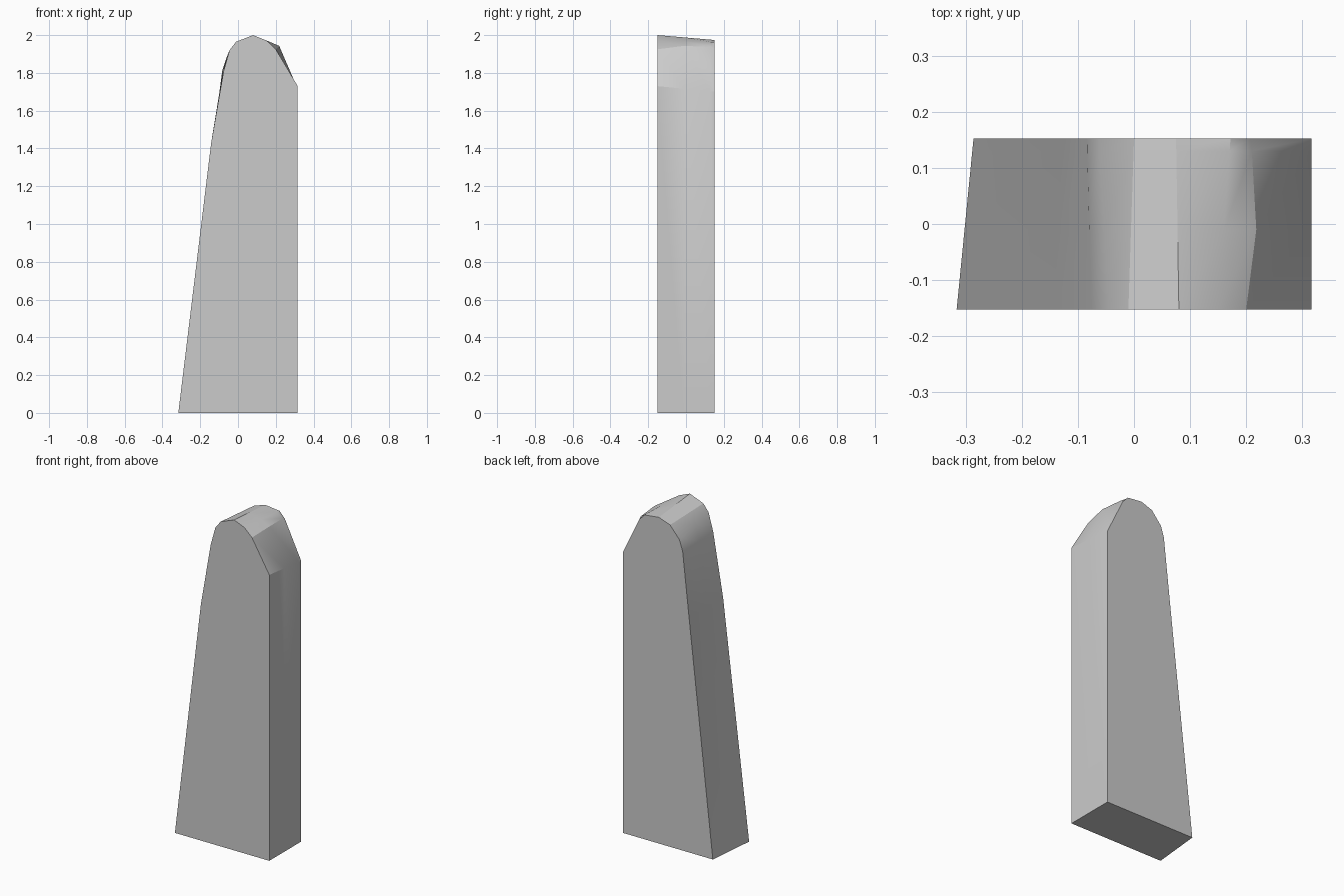
import bpy
import bmesh
import math

cube = bpy.data.objects.get("Cube")
if cube:
    bpy.data.objects.remove(cube, do_unlink=True)

# Plain grey material
grey = bpy.data.materials.new("plain_grey")
grey.use_nodes = True
colour = (0.6, 0.6, 0.6, 1.0)
grey.diffuse_color = colour
grey.node_tree.nodes["Principled BSDF"].inputs["Base Color"].default_value = colour

# Matching end outlines (x, z), from the sloping foot over the crown to the upright side
front = [(-0.316, 0), (-0.142, 1.43), (-0.076, 1.81), (-0.045, 1.92), (-0.01, 1.965),
         (0.08, 2.0), (0.15, 1.972), (0.2, 1.925), (0.316, 1.73), (0.316, 0)]
back = [(-0.286, 0), (-0.127, 1.42), (-0.084, 1.81), (-0.063, 1.874), (0.0, 1.948),
        (0.075, 1.974), (0.172, 1.963), (0.207, 1.925), (0.316, 1.70), (0.316, 0)]
FRONT_Y, BACK_Y = -0.152, 0.152
SHOULDER = 7


def section(y, shoulder=None):
    """Blend the end outlines at depth y, optionally moving the shoulder point."""
    t = (y - FRONT_Y) / (BACK_Y - FRONT_Y)
    points = [(a[0] + (b[0] - a[0]) * t, a[1] + (b[1] - a[1]) * t)
              for a, b in zip(front, back)]
    if shoulder:
        points[SHOULDER] = shoulder
    return [(x, y, z) for x, z in points]


# Tapered slab, lofted from front to back
sections = [section(FRONT_Y), section(-0.01, (0.218, 1.943)),
            section(0.13, (0.21, 1.937)), section(BACK_Y)]
bm = bmesh.new()
rings = [[bm.verts.new(p) for p in s] for s in sections]
count = len(front)
for near, far in zip(rings, rings[1:]):
    for i in range(count):
        j = (i + 1) % count
        bm.faces.new((near[i], near[j], far[j], far[i]))
bm.faces.new(rings[0])
bm.faces.new(rings[-1][::-1])
bmesh.ops.recalc_face_normals(bm, faces=bm.faces)

mesh = bpy.data.meshes.new("tapered_slab")
bm.to_mesh(mesh)
bm.free()
mesh.materials.append(grey)
slab = bpy.data.objects.new("tapered_slab", mesh)
bpy.context.collection.objects.link(slab)

# Smooth crown with crisp end faces and corners
bpy.ops.object.select_all(action="DESELECT")
slab.select_set(True)
bpy.context.view_layer.objects.active = slab
bpy.ops.object.shade_smooth_by_angle(angle=math.radians(25))
